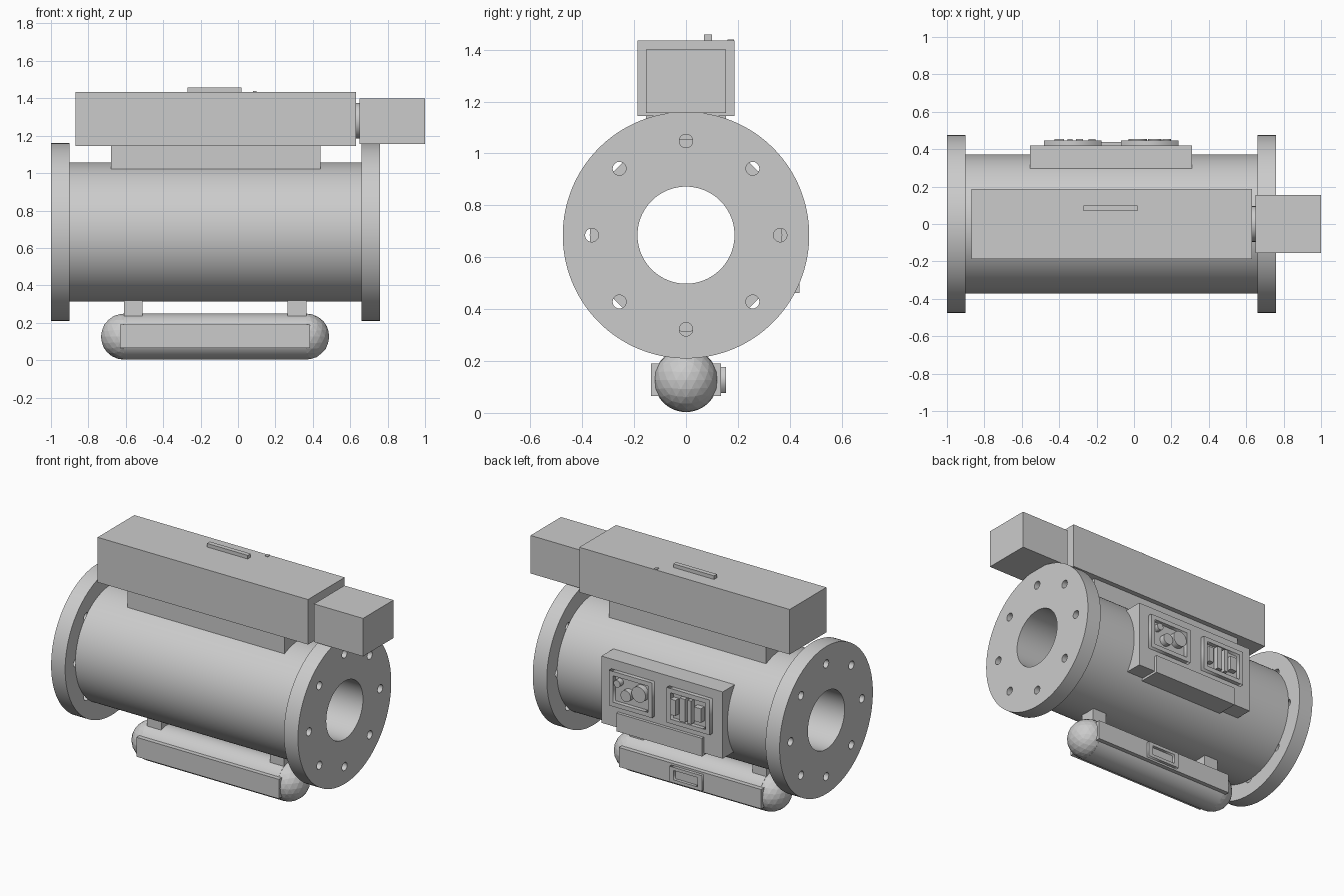
import bpy, bmesh
from math import pi, cos, sin, radians
from mathutils import Matrix, Vector

if "Cube" in bpy.data.objects:
    bpy.data.objects.remove(bpy.data.objects["Cube"])

AXIS_Z = 0.685                       # height of the main tube axis
TO_X = Matrix.Rotation(pi / 2, 4, 'Y')   # profile plane faces along x
TO_Y = Matrix.Rotation(pi / 2, 4, 'X')   # profile plane faces along y


def finish(name, bm, smooth=False):
    bmesh.ops.recalc_face_normals(bm, faces=bm.faces)
    me = bpy.data.meshes.new(name)
    bm.to_mesh(me)
    bm.free()
    ob = bpy.data.objects.new(name, me)
    bpy.context.collection.objects.link(ob)
    if smooth:
        bpy.ops.object.select_all(action='DESELECT')
        ob.select_set(True)
        bpy.context.view_layer.objects.active = ob
        bpy.ops.object.shade_smooth_by_angle(angle=radians(30))
    return ob


def box(name, x, y, z):
    bm = bmesh.new()
    lo, hi = zip(x, y, z)
    size = [b - a for a, b in zip(lo, hi)]
    mid = [(a + b) / 2 for a, b in zip(lo, hi)]
    bmesh.ops.create_cube(bm, size=1, matrix=Matrix.Translation(mid) @ Matrix.Diagonal((*size, 1)))
    return finish(name, bm)


def cylinder(name, r, depth, centre, rot, seg=64):
    bm = bmesh.new()
    bmesh.ops.create_cone(bm, cap_ends=True, segments=seg, radius1=r, radius2=r,
                          depth=depth, matrix=Matrix.Translation(centre) @ rot)
    return finish(name, bm, True)


def circle(r, n, cx=0, cy=0):
    return [(cx + r * cos(2 * pi * i / n), cy + r * sin(2 * pi * i / n)) for i in range(n)]


def rect(w, h):
    return [(-w / 2, -h / 2), (w / 2, -h / 2), (w / 2, h / 2), (-w / 2, h / 2)]


def pierced(name, loops, depth, centre, rot, smooth=True):
    """Extruded flat shape: first loop is the outline, the rest are holes."""
    cu = bpy.data.curves.new(name, 'CURVE')
    cu.dimensions = '2D'
    cu.fill_mode = 'BOTH'
    cu.extrude = depth / 2
    for pts in loops:
        sp = cu.splines.new('POLY')
        sp.points.add(len(pts) - 1)
        for p, (x, y) in zip(sp.points, pts):
            p.co = (x, y, 0, 1)
        sp.use_cyclic_u = True
    tmp = bpy.data.objects.new(name + "_outline", cu)
    bpy.context.collection.objects.link(tmp)
    bpy.context.view_layer.update()
    me = bpy.data.meshes.new_from_object(tmp.evaluated_get(bpy.context.evaluated_depsgraph_get()))
    bm = bmesh.new()
    bm.from_mesh(me)
    bpy.data.objects.remove(tmp)
    bpy.data.curves.remove(cu)
    bpy.data.meshes.remove(me)
    bmesh.ops.remove_doubles(bm, verts=bm.verts, dist=1e-4)
    bm.transform(Matrix.Translation(centre) @ rot)
    return finish(name, bm, smooth)


# Main tube and bolted end flanges
bore = circle(0.187, 96)
pierced("main_tube", [circle(0.371, 128), bore], 1.56, (-0.12, 0, AXIS_Z), TO_X)
bolts = [circle(0.026, 24, 0.363 * cos(i * pi / 4), 0.363 * sin(i * pi / 4)) for i in range(8)]
for name, x in (("left_flange", -0.95), ("right_flange", 0.71)):
    pierced(name, [circle(0.475, 128), bore] + bolts, 0.1, (x, 0, AXIS_Z), TO_X)

# Upper housing with pedestal, handle, catch and end motor
box("housing_pedestal", (-0.68, 0.44), (-0.155, 0.155), (0.99, 1.15))
box("upper_housing", (-0.87, 0.63), (-0.187, 0.187), (1.145, 1.435))
box("housing_handle", (-0.27, 0.02), (0.07, 0.1), (1.43, 1.458))
box("housing_catch", (0.08, 0.1), (0.16, 0.185), (1.43, 1.439))
cylinder("motor_coupling", 0.095, 0.04, (0.64, 0, 1.28), TO_X)
box("end_motor", (0.65, 1.0), (-0.155, 0.155), (1.155, 1.4))

# Lower tank: cylinder with faceted domes, hung on two brackets
R, TZ = 0.123, 0.126
cylinder("tank_body", R, 0.975, (-0.1225, 0, TZ), TO_X)
for name, x, side in (("tank_left_dome", -0.61, -1), ("tank_right_dome", 0.365, 1)):
    bm = bmesh.new()
    bmesh.ops.create_icosphere(bm, subdivisions=3, radius=R, matrix=Matrix.Translation((x, 0, TZ)))
    bmesh.ops.bisect_plane(bm, geom=bm.verts[:] + bm.edges[:] + bm.faces[:],
                           plane_co=(x, 0, 0), plane_no=(side, 0, 0), clear_inner=True)
    finish(name, bm)
for name, x in (("left_bracket", -0.56), ("right_bracket", 0.315)):
    box(name, (x - 0.05, x + 0.05), (-0.053, 0.053), (0.2, 0.34))
box("tank_rails", (-0.63, 0.385), (-0.134, 0.134), (0.065, 0.19))
pierced("tank_gauge_frame", [rect(0.23, 0.1), rect(0.17, 0.06)], 0.025,
        (-0.105, 0.141, 0.127), TO_Y, False)

# Rear control panel
box("panel_plate", (-0.555, 0.31), (0.28, 0.419), (0.478, 0.908))
box("panel_ledge", (-0.42, 0.19), (0.3, 0.438), (0.463, 0.58))
for name, x in (("gauge_frame", 0.085), ("switch_frame", -0.3275)):
    pierced(name, [rect(0.307, 0.226), rect(0.25, 0.17)], 0.03, (x, 0.431, 0.733), TO_Y, False)

# Round gauges and slider switches
for i, (x, z, r) in enumerate(((0.175, 0.778, 0.023), (0.112, 0.715, 0.036), (0.02, 0.75, 0.05))):
    cylinder(f"gauge_{i + 1}", r, 0.045, (x, 0.4325, z), TO_Y, 32)
for i, (x, w, h) in enumerate(((-0.225, 0.036, 0.1), (-0.292, 0.036, 0.15),
                               (-0.342, 0.025, 0.15), (-0.4, 0.05, 0.09))):
    box(f"switch_{i + 1}", (x - w / 2, x + w / 2), (0.41, 0.455), (0.733 - h / 2, 0.733 + h / 2))
